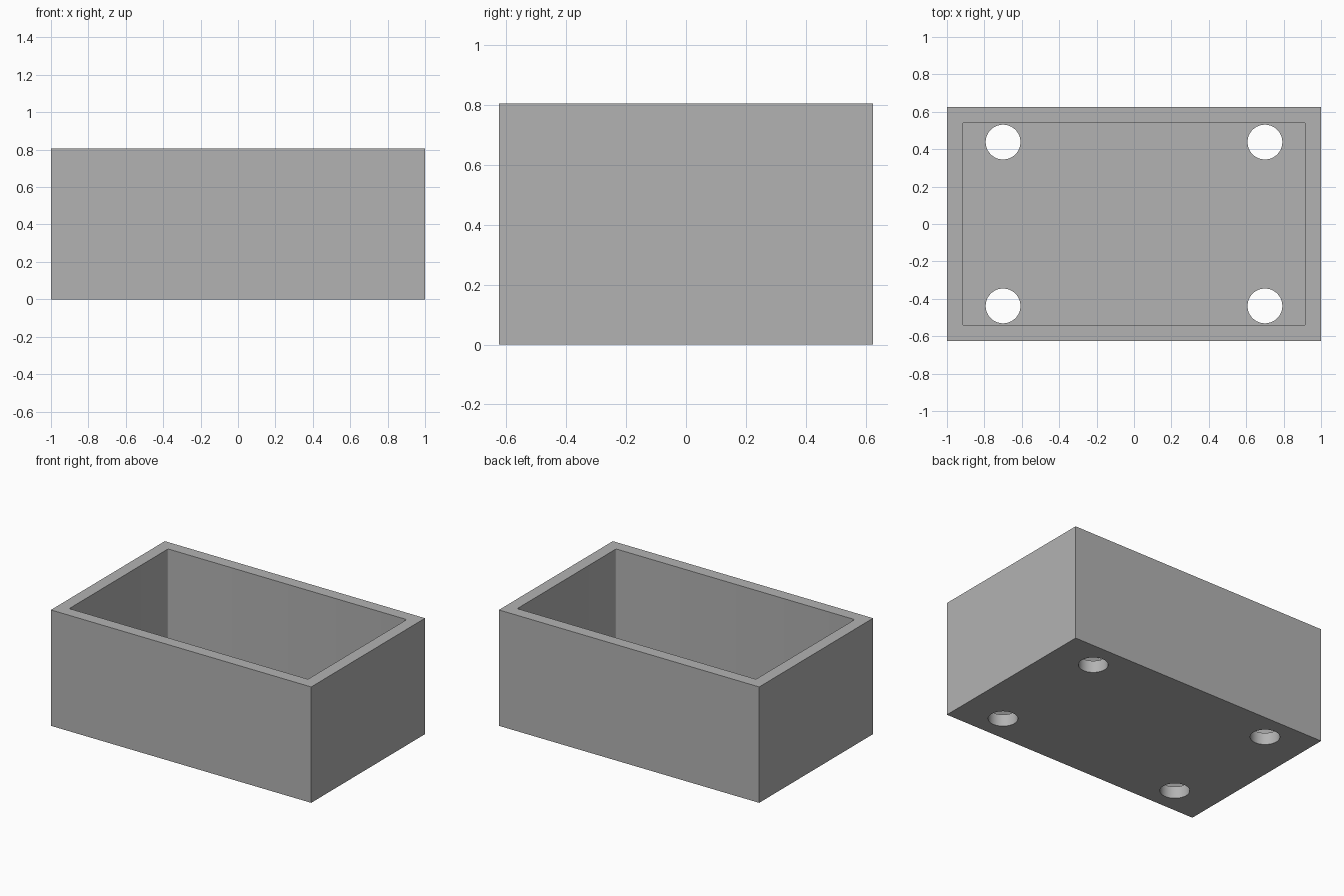
import bpy
import bmesh
from math import radians

WIDTH, DEPTH, HEIGHT = 2.0, 1.25, 0.805
WALL = 0.083
HOLE_X, HOLE_Y, HOLE_R = 0.70, 0.438, 0.093
CORNER_R = 0.01

default = bpy.data.objects.get("Cube")
if default:
    bpy.data.objects.remove(default, do_unlink=True)

grey = bpy.data.materials.new("light_grey")
grey.use_nodes = True
colour = (0.45, 0.45, 0.45, 1.0)
grey.diffuse_color = colour
grey.node_tree.nodes["Principled BSDF"].inputs["Base Color"].default_value = colour


def block(name, size, bottom, corner=0.0):
    """Box standing on the given height, with optional rounded upright edges."""
    bm = bmesh.new()
    bmesh.ops.create_cube(bm, size=1)
    for v in bm.verts:
        v.co = (v.co.x * size[0], v.co.y * size[1], (v.co.z + 0.5) * size[2] + bottom)
    if corner:
        upright = [e for e in bm.edges if abs(e.verts[0].co.z - e.verts[1].co.z) > 0.1]
        bmesh.ops.bevel(bm, geom=upright, offset=corner, segments=4,
                        profile=0.5, affect='EDGES')
    mesh = bpy.data.meshes.new(name)
    bm.to_mesh(mesh)
    bm.free()
    mesh.materials.append(grey)
    obj = bpy.data.objects.new(name, mesh)
    bpy.context.collection.objects.link(obj)
    return obj


def cut(target, cutter):
    """Subtract the cutter from the target and discard it."""
    cutter.hide_render = True
    mod = target.modifiers.new(cutter.name, 'BOOLEAN')
    mod.operation = 'DIFFERENCE'
    mod.solver = 'EXACT'
    mod.object = cutter
    bpy.context.view_layer.objects.active = target
    bpy.ops.object.modifier_apply(modifier=mod.name)
    bpy.data.objects.remove(cutter, do_unlink=True)


# Open-topped box: solid block with a cavity
box = block("open_box", (WIDTH, DEPTH, HEIGHT), 0)
cut(box, block("cavity_cutter", (WIDTH - 2 * WALL, DEPTH - 2 * WALL, HEIGHT),
               WALL, CORNER_R))

# Four round holes through the floor
for sx in (-1, 1):
    for sy in (-1, 1):
        bpy.ops.mesh.primitive_cylinder_add(
            vertices=64, radius=HOLE_R, depth=4 * WALL,
            location=(sx * HOLE_X, sy * HOLE_Y, WALL / 2))
        drill = bpy.context.object
        drill.name = "floor_hole_cutter"
        drill.data.materials.append(grey)
        cut(box, drill)

# Smooth hole walls and inner corners, sharp box edges
bpy.ops.object.select_all(action='DESELECT')
box.select_set(True)
bpy.context.view_layer.objects.active = box
bpy.ops.object.shade_smooth_by_angle(angle=radians(30))
